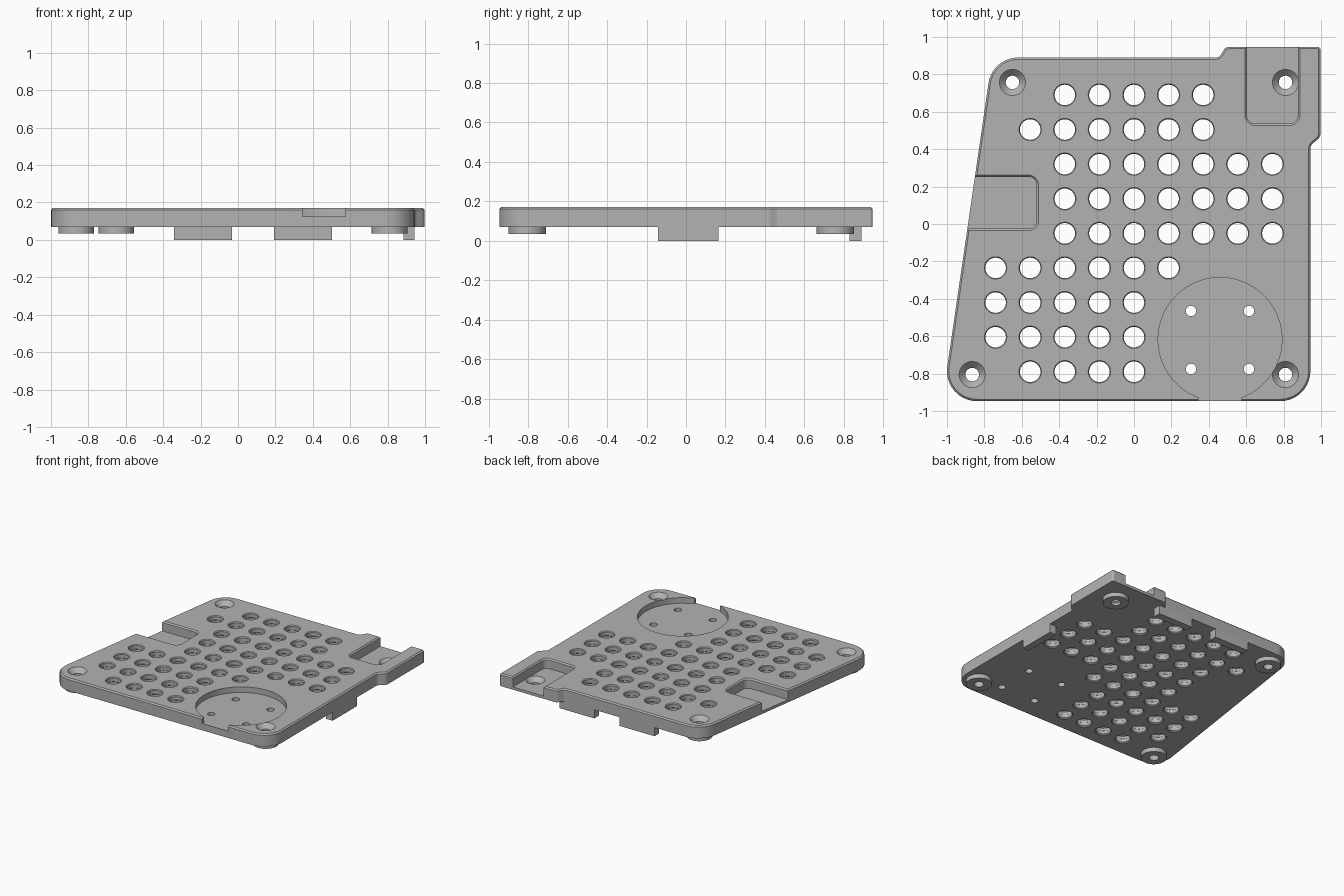
import bpy, bmesh, math
from mathutils import Vector

if "Cube" in bpy.data.objects:
    bpy.data.objects.remove(bpy.data.objects["Cube"])

grey = bpy.data.materials.new("plain grey")
grey.use_nodes = True
GREY = (0.45, 0.45, 0.45, 1)
grey.diffuse_color = GREY
grey.node_tree.nodes["Principled BSDF"].inputs["Base Color"].default_value = GREY


def rounded(corners, steps=10):
    """Counter-clockwise polygon of (x, y, fillet radius)."""
    out = []
    n = len(corners)
    for i, (x, y, r) in enumerate(corners):
        p = Vector((x, y))
        a = (Vector(corners[i - 1][:2]) - p).normalized()
        b = (Vector(corners[(i + 1) % n][:2]) - p).normalized()
        if r == 0:
            out.append(p)
            continue
        half = a.angle(b) / 2
        centre = p + (a + b).normalized() * r / math.sin(half)
        start = p + a * r / math.tan(half) - centre
        end = p + b * r / math.tan(half) - centre
        sweep = math.atan2(start.x * end.y - start.y * end.x, start.dot(end))
        base = math.atan2(start.y, start.x)
        for k in range(steps + 1):
            t = base + sweep * k / steps
            out.append(centre + r * Vector((math.cos(t), math.sin(t))))
    return out


def grow(pts, d):
    """Offset a counter-clockwise outline outwards by d."""
    out = []
    for i, p in enumerate(pts):
        u = (p - pts[i - 1]).normalized()
        v = (pts[(i + 1) % len(pts)] - p).normalized()
        n = Vector((u.y + v.y, -u.x - v.x)).normalized()
        out.append(p + n * d / max(0.3, n.dot(Vector((u.y, -u.x)))))
    return out


def circle(x, y, r, n=40):
    return [Vector((x + r * math.cos(math.tau * k / n), y + r * math.sin(math.tau * k / n)))
            for k in range(n)]


def loft(bm, layers):
    """Closed solid through a stack of (z, outline) layers."""
    rings = [[bm.verts.new((p.x, p.y, z)) for p in pts] for z, pts in layers]
    n = len(rings[0])
    for lo, hi in zip(rings, rings[1:]):
        for i in range(n):
            j = (i + 1) % n
            bm.faces.new((lo[i], lo[j], hi[j], hi[i]))
    bm.faces.new(rings[0][::-1])
    bm.faces.new(rings[-1])


def turned(bm, x, y, profile, n=40):
    loft(bm, [(z, circle(x, y, r, n)) for z, r in profile])


def finish(name, bm):
    mesh = bpy.data.meshes.new(name)
    bm.to_mesh(mesh)
    bm.free()
    mesh.materials.append(grey)
    ob = bpy.data.objects.new(name, mesh)
    bpy.context.collection.objects.link(ob)
    return ob


def cut(ob, cutters):
    for c in cutters:
        m = ob.modifiers.new("cut", 'BOOLEAN')
        m.operation, m.solver, m.object = 'DIFFERENCE', 'EXACT', c
    dg = bpy.context.evaluated_depsgraph_get()
    mesh = bpy.data.meshes.new_from_object(ob.evaluated_get(dg))
    ob.modifiers.clear()
    ob.data = mesh


BOTTOM, TOP, FLOOR, EDGE = 0.07, 0.17, 0.092, 0.01

# Plate with chamfered top edge
outline = rounded([
    (-1.025, -0.947, 0.16), (0.943, -0.947, 0.16), (0.943, 0.42, 0.04), (0.997, 0.465, 0.04),
    (0.997, 0.947, 0.015), (0.49, 0.947, 0.03), (0.455, 0.89, 0.03), (-0.758, 0.89, 0.16)])
bm = bmesh.new()
loft(bm, [(BOTTOM, outline), (TOP - EDGE, outline), (TOP, grow(outline, -EDGE))])
plate = finish("plate", bm)

# Open pockets at the back and the side, flared at the rim
bm = bmesh.new()
back_pocket = rounded([(0.603, 0.537, 0.045), (0.877, 0.537, 0.045), (0.877, 1.2, 0), (0.603, 1.2, 0)])
side_pocket = rounded([(-1.2, -0.025, 0), (-0.52, -0.025, 0.045), (-0.52, 0.252, 0.045), (-1.2, 0.252, 0)])
for shape in (back_pocket, side_pocket):
    wide = grow(shape, EDGE)
    loft(bm, [(FLOOR, shape), (TOP - EDGE, shape), (TOP, wide), (TOP + 0.05, wide)])
pocket_cutter = finish("pocket_cutter", bm)

# Round recess and its opening in the front edge
bm = bmesh.new()
turned(bm, 0.46, -0.617, [(0.125, 0.331), (0.3, 0.331)], 96)
recess_cutter = finish("recess_cutter", bm)
bm = bmesh.new()
mouth = rounded([(0.345, -1.1, 0), (0.575, -1.1, 0), (0.575, -0.92, 0), (0.345, -0.92, 0)])
loft(bm, [(0.125, mouth), (0.3, mouth)])
mouth_cutter = finish("mouth_cutter", bm)

# Ventilation grid: row number from the back -> first and last column
bm = bmesh.new()
PITCH = 0.185
rows = [(-2, 2), (-3, 2), (-2, 4), (-2, 4), (-2, 4), (-4, 1), (-4, 0), (-4, 0), (-3, 0)]
vent = [(0.05, 0.061), (0.074, 0.061), (0.08, 0.055), (0.105, 0.055), (0.11, 0.061), (0.13, 0.061),
        (0.135, 0.055), (0.163, 0.055), (TOP, 0.06), (0.2, 0.06)]
for row, (first, last) in enumerate(rows):
    for col in range(first, last + 1):
        turned(bm, col * PITCH, 0.69 - row * PITCH, vent, 32)

# Small mounting holes in the recess
for x in (0.305, 0.615):
    for y in (-0.465, -0.775):
        turned(bm, x, y, [(0, 0.028), (0.2, 0.028)], 24)

# Countersunk screw holes
screws = {"front_left_foot": (0.81, -0.805, TOP), "front_right_foot": (-0.865, -0.805, TOP),
          "back_left_foot": (0.81, 0.757, FLOOR), "back_right_foot": (-0.65, 0.757, TOP)}
for x, y, z in screws.values():
    turned(bm, x, y, [(0, 0.036), (z - 0.036, 0.036), (z, 0.07), (0.3, 0.07)])
hole_cutter = finish("hole_cutter", bm)

cut(plate, [pocket_cutter, recess_cutter, mouth_cutter, hole_cutter])
parts = [plate]

# Round feet under the screws
for name, (x, y, z) in screws.items():
    bm = bmesh.new()
    turned(bm, x, y, [(0.035, 0.095), (BOTTOM, 0.095)], 48)
    foot = finish(name, bm)
    cut(foot, [hole_cutter])
    parts.append(foot)

# Locating tabs hanging from the back and side edges
for name, x0, x1, y0, y1 in (("back_tab_left", 0.193, 0.503, 0.83, 0.89),
                             ("back_tab_right", -0.343, -0.033, 0.83, 0.89),
                             ("side_tab", 0.885, 0.943, -0.143, 0.165)):
    bm = bmesh.new()
    box = rounded([(x0, y0, 0), (x1, y0, 0), (x1, y1, 0), (x0, y1, 0)])
    loft(bm, [(0, box), (BOTTOM, box)])
    parts.append(finish(name, bm))

for c in (pocket_cutter, recess_cutter, mouth_cutter, hole_cutter):
    bpy.data.objects.remove(c)

bpy.ops.object.select_all(action='DESELECT')
for ob in parts:
    ob.select_set(True)
bpy.context.view_layer.objects.active = plate
bpy.ops.object.shade_smooth_by_angle(angle=math.radians(25))
